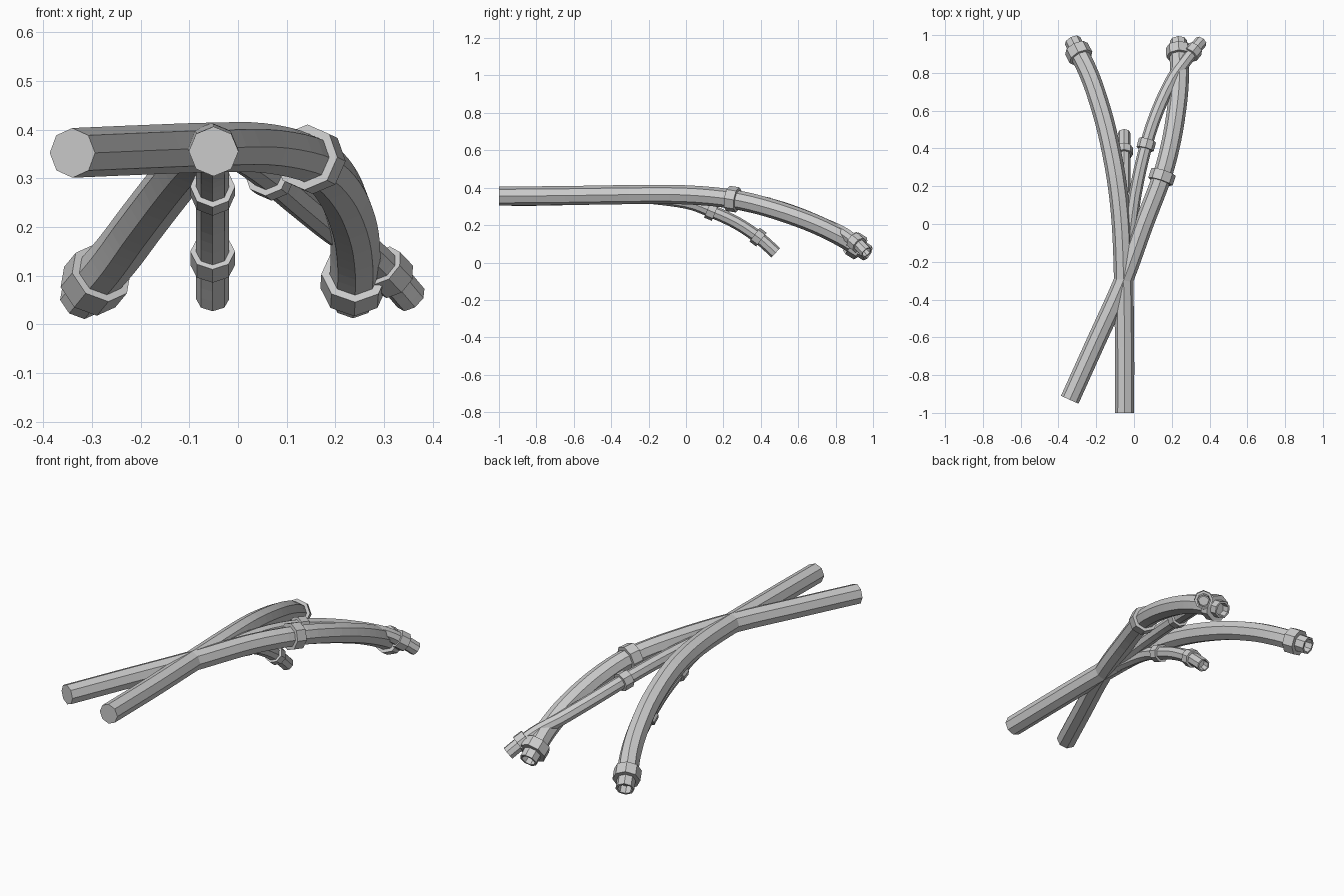
import bpy, bmesh, math
from mathutils import Vector

if "Cube" in bpy.data.objects:
    bpy.data.objects.remove(bpy.data.objects["Cube"])

SIDES = 8
UP = Vector((0, 0, 1))


def smooth_path(pts, steps=4):
    # Catmull-Rom interpolation through the control points
    p = [Vector(q) for q in pts]
    p = [2 * p[0] - p[1]] + p + [2 * p[-1] - p[-2]]
    out = []
    for i in range(1, len(p) - 2):
        a, b, c, d = p[i - 1:i + 3]
        for k in range(steps):
            t = k / steps
            out.append(0.5 * (2 * b + (c - a) * t + (2 * a - 5 * b + 4 * c - d) * t * t
                              + (3 * b - a - 3 * c + d) * t ** 3))
    return out + [p[-2]]


def ring(bm, centre, tangent, radius):
    side = tangent.cross(UP).normalized()
    up = side.cross(tangent).normalized()
    return [bm.verts.new(centre + radius * (math.cos(a) * side + math.sin(a) * up))
            for a in (2 * math.pi * i / SIDES for i in range(SIDES))]


def loft(name, stations, cap=False, closed=False):
    # stations: (centre, tangent, radius) rings skinned in order
    bm = bmesh.new()
    rings = [ring(bm, *s) for s in stations]
    pairs = list(zip(rings, rings[1:]))
    if closed:
        pairs.append((rings[-1], rings[0]))
    for r0, r1 in pairs:
        for i in range(SIDES):
            j = (i + 1) % SIDES
            bm.faces.new((r0[i], r0[j], r1[j], r1[i]))
    if cap:
        bm.faces.new(rings[0])
        bm.faces.new(rings[-1])
    bmesh.ops.recalc_face_normals(bm, faces=bm.faces)
    mesh = bpy.data.meshes.new(name)
    bm.to_mesh(mesh)
    bm.free()
    obj = bpy.data.objects.new(name, mesh)
    bpy.context.collection.objects.link(obj)
    return obj


def pipe(name, pts, radius, collar_ys, collar_r, collar_len, tip_r):
    path = smooth_path(pts)
    n = len(path)
    tans = [(path[min(i + 1, n - 1)] - path[max(i - 1, 0)]).normalized() for i in range(n)]
    # tube narrows inside its last collar, then turns inward to a hollow mouth
    last = collar_ys[-1]
    st = [(p, t, radius if p.y < last else tip_r) for p, t in zip(path, tans)]
    end, t = path[-1], tans[-1]
    st += [(end, t, tip_r * 0.78), (end - t * 0.04, t, tip_r * 0.74)]
    loft(name, st, cap=True)
    # collars
    for k, y in enumerate(collar_ys):
        i = next(i for i in range(n - 1) if path[i].y <= y <= path[i + 1].y)
        f = (y - path[i].y) / (path[i + 1].y - path[i].y)
        c = path[i].lerp(path[i + 1], f)
        t = tans[i].lerp(tans[i + 1], f).normalized()
        h = t * collar_len / 2
        inner = tip_r * 0.8
        loft(f"{name}_collar_{k + 1}",
             [(c - h, t, inner), (c - h, t, collar_r), (c + h, t, collar_r), (c + h, t, inner)],
             closed=True)


# two main pipes crossing each other
pipe("left_main_pipe",
     [(-.05, -1, .355), (-.05, -.65, .358), (-.055, -.3, .363), (-.067, 0, .361), (-.095, .25, .338),
      (-.145, .5, .278), (-.2, .69, .207), (-.245, .81, .147), (-.29, .9, .094), (-.325, .97, .05)],
     .051, [.905], .067, .06, .045)
pipe("right_main_pipe",
     [(-.34, -.93, .352), (-.2, -.62, .358), (-.06, -.31, .363), (.053, 0, .362), (.148, .25, .339),
      (.2, .45, .291), (.231, .65, .222), (.241, .8, .153), (.238, .91, .089), (.235, .97, .05)],
     .051, [.25, .91], .068, .055, .045)

# two thin pipes branching underneath
pipe("centre_thin_pipe",
     [(-.052, -.25, .355), (-.052, 0, .322), (-.052, .14, .272), (-.052, .27, .212),
      (-.052, .39, .132), (-.052, .48, .052)],
     .034, [.135, .385], .046, .045, .034)
pipe("side_thin_pipe",
     [(-.04, -.2, .355), (.005, .15, .346), (.065, .42, .305), (.125, .6, .255), (.2, .76, .195),
      (.262, .85, .152), (.315, .918, .1), (.355, .965, .054)],
     .034, [.42, .91], .047, .05, .034)
